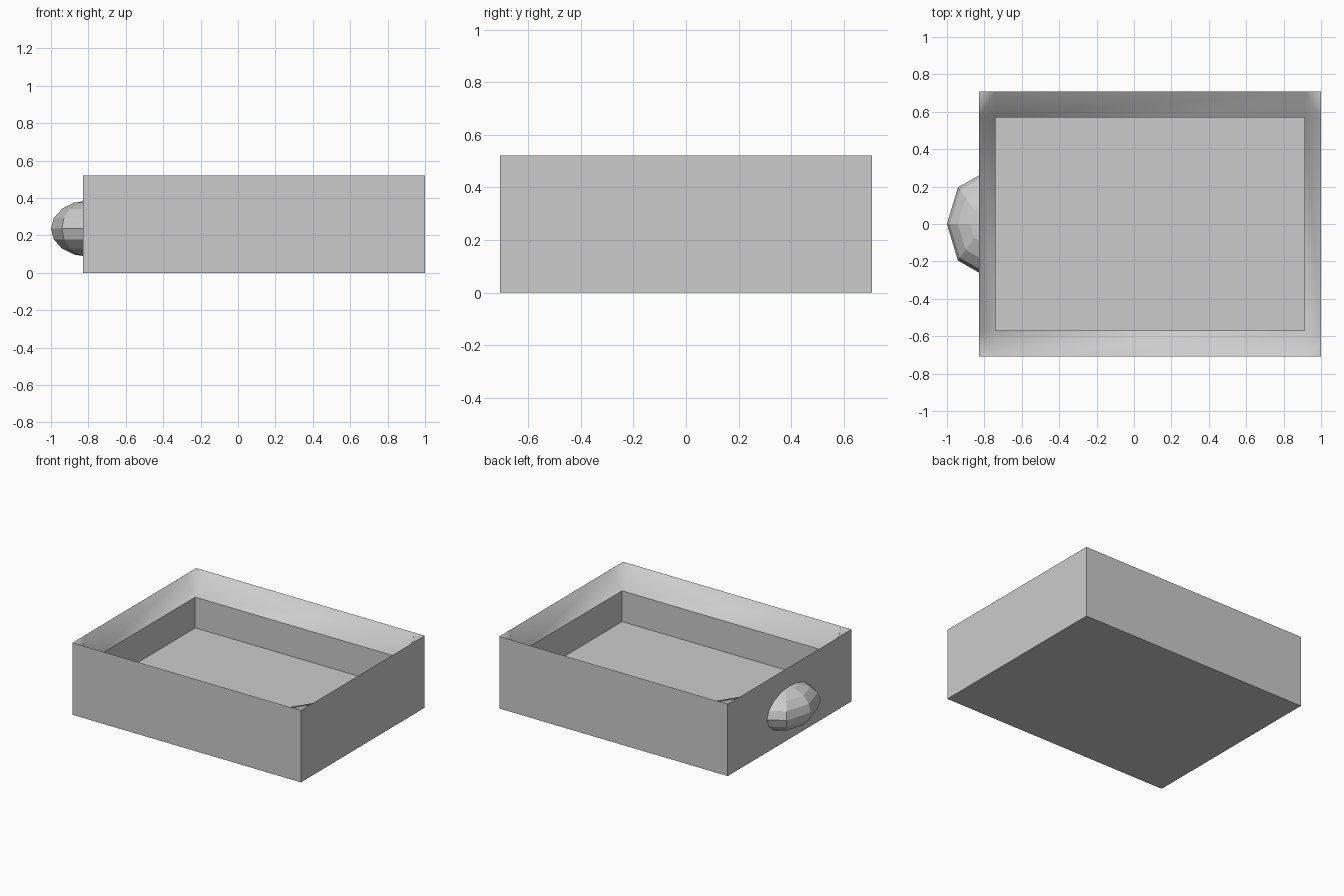
import bpy, bmesh
from mathutils import Matrix

if "Cube" in bpy.data.objects:
    bpy.data.objects.remove(bpy.data.objects["Cube"])

CX = 0.085               # box centre in x
OX, OY, H = 0.915, 0.708, 0.521    # outer half sizes and height
IX, IY = 0.826, 0.569    # inner half sizes
LIP, FLOOR = 0.388, 0.165  # bottom of sloped lip, tray floor


def finish(bm, name):
    bmesh.ops.recalc_face_normals(bm, faces=bm.faces)
    mesh = bpy.data.meshes.new(name)
    bm.to_mesh(mesh)
    bm.free()
    obj = bpy.data.objects.new(name, mesh)
    bpy.context.collection.objects.link(obj)
    return obj


# Open tray: outer walls, sloped lip, inner walls and floor
bm = bmesh.new()
signs = [(-1, -1), (1, -1), (1, 1), (-1, 1)]


def ring(x, y, z):
    return [bm.verts.new((CX + sx * x, sy * y, z)) for sx, sy in signs]


base = ring(OX, OY, 0)
rim = ring(OX, OY, H)
along_x = ring(IX, OY, H)    # rim points level with the inner corners
along_y = ring(OX, IY, H)
lip = ring(IX, IY, LIP)
floor = ring(IX, IY, FLOOR)
bm.faces.new(base[::-1])
bm.faces.new(floor)
slopes = []
for i in range(4):
    j = (i + 1) % 4
    edge = along_x if i % 2 == 0 else along_y
    bm.faces.new((base[i], base[j], rim[j], edge[j], edge[i], rim[i]))
    bm.faces.new((lip[i], lip[j], floor[j], floor[i]))
    slopes.append(bm.faces.new((edge[i], edge[j], lip[j], lip[i])))
    # corner of the lip: flat tip plus sloped triangle
    slopes.append(bm.faces.new((rim[i], along_x[i], along_y[i])))
    slopes.append(bm.faces.new((along_x[i], lip[i], along_y[i])))
for f in slopes:
    f.smooth = True
for e in bm.edges:           # crisp edges where the lip meets the walls
    e.smooth = all(f.smooth for f in e.link_faces)
finish(bm, "tray_body")

# Low-poly half-ellipsoid knob on the left wall
bm = bmesh.new()
bmesh.ops.create_uvsphere(bm, u_segments=8, v_segments=8, radius=1)
bmesh.ops.delete(bm, geom=[v for v in bm.verts if v.co.x > 0.01], context='VERTS')
bmesh.ops.transform(bm, verts=bm.verts, matrix=Matrix.Translation((-0.8, 0, 0.236))
                    @ Matrix.Diagonal((0.2, 0.276, 0.15, 1)))
finish(bm, "side_knob")
